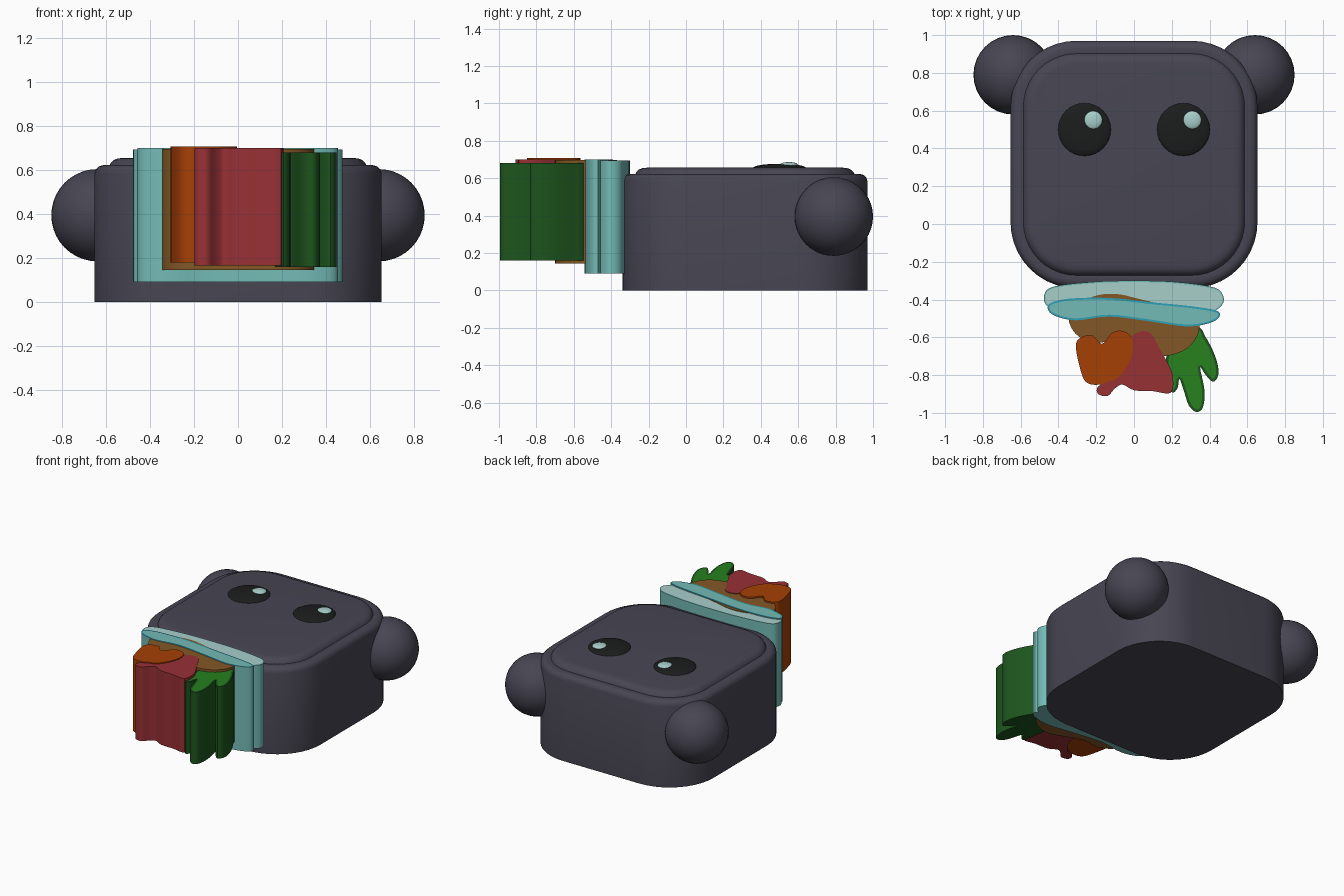
import bpy, bmesh, math
from mathutils import Vector

if "Cube" in bpy.data.objects:
    bpy.data.objects.remove(bpy.data.objects["Cube"])


def mat(name, r, g, b):
    m = bpy.data.materials.new(name)
    m.diffuse_color = [(c / 255) ** 2.2 for c in (r, g, b)] + [1]
    m.use_nodes = True
    m.node_tree.nodes["Principled BSDF"].inputs["Base Color"].default_value = m.diffuse_color
    return m


CHARCOAL = mat("charcoal", 73, 71, 83)
BLACK = mat("black", 33, 34, 34)
PALE = mat("pale teal", 166, 205, 201)
TEAL = mat("teal", 115, 185, 180)
BLUE = mat("blue teal", 50, 160, 182)
BROWN = mat("brown", 130, 88, 42)
ORANGE = mat("orange", 165, 66, 14)
RED = mat("red", 150, 52, 56)
GREEN = mat("leaf green", 42, 128, 36)
DARK_GREEN = mat("dark green", 35, 86, 35)


def finish(name, bm, mats, angle=35):
    bmesh.ops.recalc_face_normals(bm, faces=bm.faces[:])
    me = bpy.data.meshes.new(name)
    bm.to_mesh(me)
    bm.free()
    ob = bpy.data.objects.new(name, me)
    bpy.context.collection.objects.link(ob)
    for m in mats:
        me.materials.append(m)
    bpy.context.view_layer.objects.active = ob
    ob.select_set(True)
    bpy.ops.object.shade_smooth_by_angle(angle=math.radians(angle))
    ob.select_set(False)
    return ob


def ball(name, loc, size, material):
    bm = bmesh.new()
    bmesh.ops.create_uvsphere(bm, u_segments=32, v_segments=20, radius=1)
    bmesh.ops.scale(bm, vec=size, verts=bm.verts)
    bmesh.ops.translate(bm, vec=loc, verts=bm.verts)
    return finish(name, bm, [material], 60)


def smooth_loop(pts, n=4):
    """Closed curve through the given points."""
    p = [Vector(q) for q in pts]
    out = []
    for i in range(len(p)):
        a, b, c, d = (p[(i + k) % len(p)] for k in (-1, 0, 1, 2))
        for s in range(n):
            t = s / n
            out.append(0.5 * (2 * b + (c - a) * t + (2 * a - 5 * b + 4 * c - d) * t * t
                              + (3 * b - a - 3 * c + d) * t ** 3))
    return out


def slab(name, pts, z0, z1, side, top=None, rim=0.01, rim_mat=None):
    """Upright extrusion of an outline; top may be an inset second colour."""
    bm = bmesh.new()
    low = bm.faces.new([bm.verts.new((q.x, q.y, z0)) for q in smooth_loop(pts)])
    ext = bmesh.ops.extrude_face_region(bm, geom=[low], use_keep_orig=True)
    bmesh.ops.translate(bm, vec=(0, 0, z1 - z0),
                        verts=[g for g in ext["geom"] if isinstance(g, bmesh.types.BMVert)])
    bmesh.ops.recalc_face_normals(bm, faces=bm.faces[:])
    mats = [side]
    if top:
        cap = [f for f in bm.faces if f.normal.z > 0.9]
        ring = bmesh.ops.inset_region(bm, faces=cap, thickness=rim, use_even_offset=False)
        cap[0].material_index = 1
        mats += [top, rim_mat or side]
        for f in ring["faces"]:
            f.material_index = 2
    return finish(name, bm, mats)


# Head: rounded-square rings stacked with a raised face plate
def rounded_square(inset, seg=10):
    r, core = 0.35 - inset, 0.305
    pts = []
    for k in range(4):
        a0 = k * math.pi / 2
        cx = core * (1 if k in (0, 3) else -1)
        cy = core * (1 if k in (0, 1) else -1)
        for s in range(seg + 1):
            a = a0 + s / seg * math.pi / 2
            pts.append(((cx + r * math.cos(a)) * 0.998, 0.315 + cy + r * math.sin(a)))
    return pts


bm = bmesh.new()
profile = [(0, 0), (0, 0.585), (0.006, 0.603), (0.02, 0.617), (0.04, 0.623), (0.068, 0.62),
           (0.075, 0.633), (0.088, 0.646), (0.105, 0.653), (0.13, 0.656)]
rings = [[bm.verts.new((x, y, z)) for x, y in rounded_square(i)] for i, z in profile]
for lo, hi in zip(rings, rings[1:]):
    for j in range(len(lo)):
        k = (j + 1) % len(lo)
        bm.faces.new((lo[j], lo[k], hi[k], hi[j]))
bm.faces.new(rings[0][::-1])
bm.faces.new(rings[-1])
finish("head", bm, [CHARCOAL])

# Ears, eyes and eye highlights
for tag, s in (("left", -1), ("right", 1)):
    ball(tag + "_ear", (s * 0.64, 0.79, 0.395), (0.21, 0.21, 0.21), CHARCOAL)
    ball(tag + "_eye", (s * 0.262, 0.5, 0.655), (0.14, 0.14, 0.022), BLACK)
    ball(tag + "_eye_shine", (s * 0.262 + 0.046, 0.55, 0.672), (0.048, 0.048, 0.014), PALE)

# Shell: pale-topped back half and wavy front half
slab("shell_back", [(-0.475, -0.375), (-0.42, -0.33), (-0.2, -0.305), (0, -0.3), (0.2, -0.305),
                    (0.4, -0.33), (0.465, -0.365), (0.465, -0.43), (0.35, -0.48), (0, -0.46),
                    (-0.3, -0.46), (-0.45, -0.44)], 0.09, 0.694, TEAL, PALE, 0.008)
slab("shell_front", [(-0.455, -0.43), (-0.38, -0.4), (-0.23, -0.39), (-0.08, -0.395), (0.08, -0.413),
                     (0.3, -0.435), (0.44, -0.46), (0.445, -0.5), (0.38, -0.53), (0.27, -0.542),
                     (0.08, -0.515), (-0.13, -0.49), (-0.31, -0.51), (-0.43, -0.48)],
     0.09, 0.701, TEAL, TEAL, 0.01, BLUE)

# Fillings
slab("brown_filling", [(-0.345, -0.5), (-0.31, -0.58), (-0.22, -0.63), (-0.1, -0.62), (0.03, -0.66),
                       (0.15, -0.7), (0.28, -0.66), (0.345, -0.56), (0.3, -0.47), (0.04, -0.4),
                       (-0.1, -0.37), (-0.22, -0.385), (-0.3, -0.44)], 0.145, 0.697, BROWN)
slab("orange_filling", [(-0.308, -0.65), (-0.28, -0.6), (-0.22, -0.59), (-0.17, -0.635), (-0.12, -0.58),
                        (-0.07, -0.565), (-0.02, -0.59), (-0.005, -0.66), (-0.03, -0.74),
                        (-0.08, -0.81), (-0.14, -0.835), (-0.18, -0.85), (-0.24, -0.845),
                        (-0.275, -0.8)], 0.18, 0.708, ORANGE)
slab("red_filling", [(-0.03, -0.62), (0.03, -0.57), (0.09, -0.58), (0.13, -0.65), (0.17, -0.72),
                     (0.205, -0.8), (0.195, -0.893), (0.1, -0.885), (0, -0.88), (-0.06, -0.85),
                     (-0.1, -0.87), (-0.14, -0.91), (-0.19, -0.9), (-0.19, -0.86), (-0.12, -0.82),
                     (-0.06, -0.74)], 0.165, 0.701, RED)
slab("leafy_filling", [(0.33, -0.55), (0.38, -0.6), (0.43, -0.7), (0.448, -0.79), (0.42, -0.835),
                       (0.38, -0.8), (0.35, -0.76), (0.373, -0.88), (0.365, -0.97), (0.33, -0.995),
                       (0.29, -0.96), (0.26, -0.87), (0.24, -0.82), (0.23, -0.87), (0.2, -0.89),
                       (0.18, -0.8), (0.18, -0.68)], 0.16, 0.68, DARK_GREEN, GREEN, 0.013)
